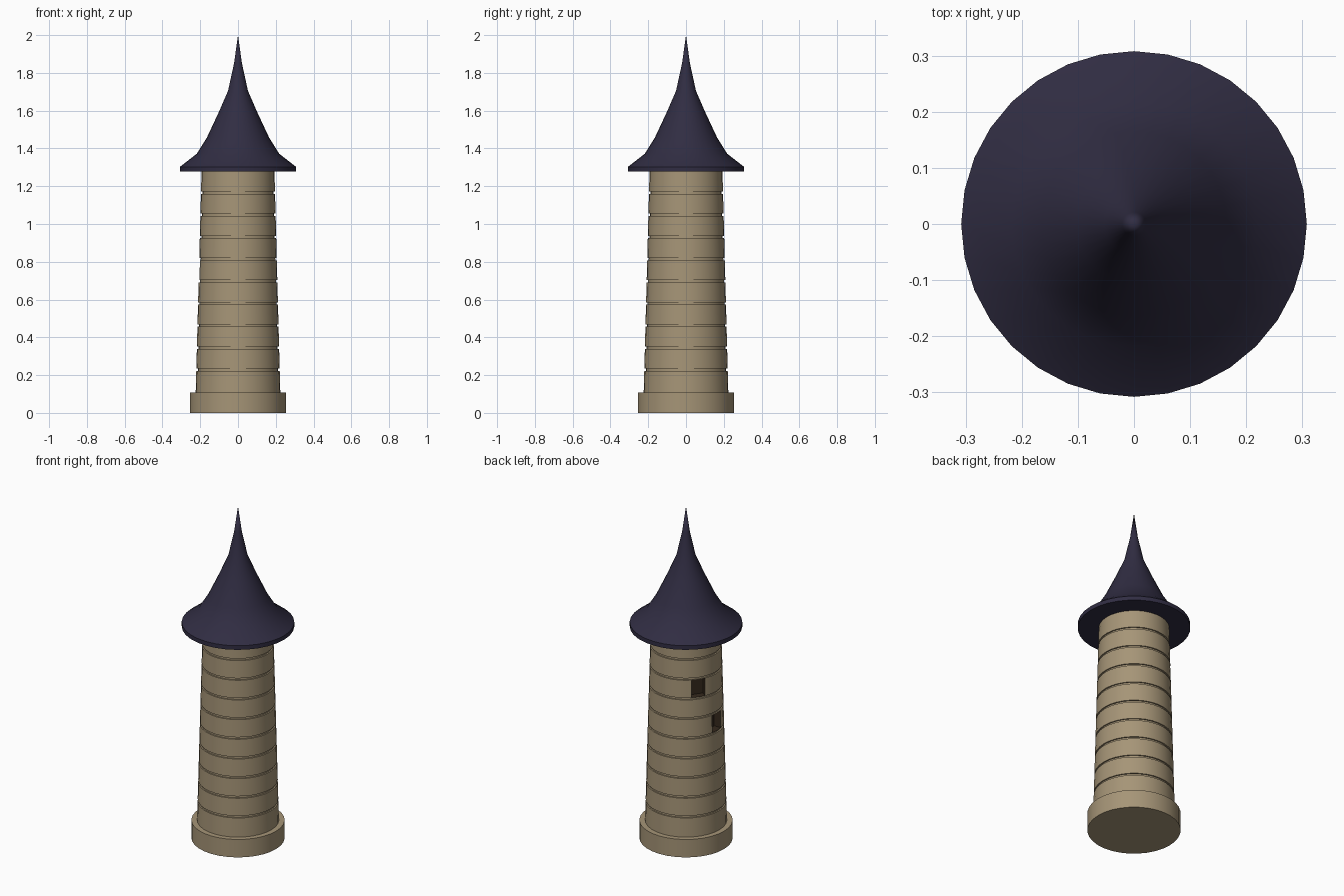
import bpy, bmesh, math

if "Cube" in bpy.data.objects:
    bpy.data.objects.remove(bpy.data.objects["Cube"])

SIDES = 32


def material(name, rgb):
    m = bpy.data.materials.new(name)
    m.diffuse_color = (*rgb, 1)
    m.use_nodes = True
    m.node_tree.nodes["Principled BSDF"].inputs["Base Color"].default_value = m.diffuse_color
    return m


def add_object(name, bm, mat):
    bmesh.ops.recalc_face_normals(bm, faces=bm.faces)
    me = bpy.data.meshes.new(name)
    bm.to_mesh(me)
    bm.free()
    ob = bpy.data.objects.new(name, me)
    me.materials.append(mat)
    bpy.context.collection.objects.link(ob)
    return ob


def lathe(name, profile, mat):
    """Closed solid of revolution from (radius, z) points, bottom to top."""
    bm = bmesh.new()
    rings = []
    for r, z in profile:
        if r == 0:
            rings.append([bm.verts.new((0, 0, z))] * SIDES)
        else:
            rings.append([bm.verts.new((r * math.cos(2 * math.pi * i / SIDES),
                                        r * math.sin(2 * math.pi * i / SIDES), z))
                          for i in range(SIDES)])
    for a, b in zip(rings, rings[1:]):
        for i in range(SIDES):
            j = (i + 1) % SIDES
            bm.faces.new(list(dict.fromkeys((a[i], a[j], b[j], b[i]))))
    for ring in (rings[0], rings[-1]):
        if ring[0] is not ring[1]:
            bm.faces.new(ring)
    return add_object(name, bm, mat)


def activate(ob):
    bpy.ops.object.select_all(action='DESELECT')
    ob.select_set(True)
    bpy.context.view_layer.objects.active = ob


stone = material("stone", (0.38, 0.30, 0.185))
slate = material("slate", (0.030, 0.026, 0.055))
dark = material("dark_opening", (0.035, 0.022, 0.012))

# Round plinth
base = lathe("base", [(0.255, 0), (0.255, 0.108)], stone)


# Tapered shaft with recessed mortar grooves
def shaft_radius(z):
    return 0.224 - 0.031 * (z - 0.108) / 1.17


GROOVE_Z = [0.228 + 0.1172 * i for i in range(9)]
profile = [(shaft_radius(0.1), 0.1)]
for gz in GROOVE_Z:
    lo, hi = gz - 0.006, gz + 0.006
    profile += [(shaft_radius(lo), lo), (shaft_radius(lo) - 0.008, lo),
                (shaft_radius(hi) - 0.008, hi), (shaft_radius(hi), hi)]
profile.append((shaft_radius(1.285), 1.285))
shaft = lathe("shaft", profile, stone)
shaft.data.materials.append(dark)

# Two window recesses, each one stone course high
for angle, course in ((180, 4), (145, 6)):
    bm = bmesh.new()
    bmesh.ops.create_cube(bm, size=1)
    cutter = add_object("window_cutter", bm, dark)
    a = math.radians(angle)
    z = GROOVE_Z[course] + 0.0586
    cutter.location = (0.21 * math.cos(a), 0.21 * math.sin(a), z)
    cutter.rotation_euler.z = a
    cutter.scale = (0.1, 0.08, 0.104)
    cutter.hide_render = True
    mod = shaft.modifiers.new("window", 'BOOLEAN')
    mod.operation = 'DIFFERENCE'
    mod.solver = 'EXACT'
    mod.material_mode = 'TRANSFER'
    mod.object = cutter
    activate(shaft)
    bpy.ops.object.modifier_apply(modifier=mod.name)
    bpy.data.objects.remove(cutter)

# Flared witch-hat roof
roof = lathe("roof", [(0.308, 1.277), (0.308, 1.302), (0.218, 1.372), (0.165, 1.457),
                      (0.104, 1.587), (0.053, 1.704), (0.021, 1.85), (0, 2.0)], slate)

for ob in (base, shaft, roof):
    activate(ob)
    bpy.ops.object.shade_smooth_by_angle(angle=math.radians(40))
